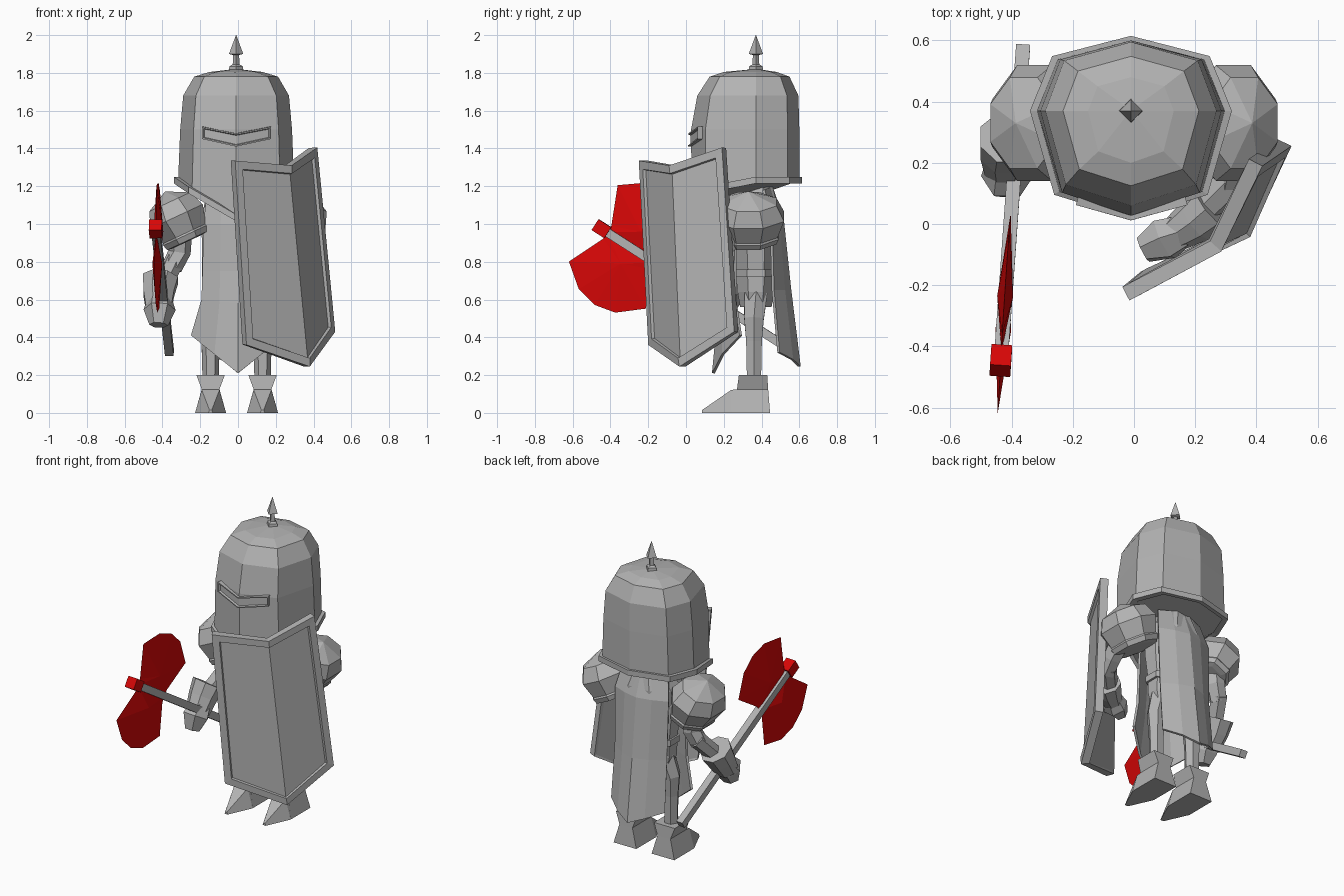
import bpy, bmesh, math
from mathutils import Vector, Matrix

if "Cube" in bpy.data.objects:
    bpy.data.objects.remove(bpy.data.objects["Cube"])


def material(name, rgb):
    m = bpy.data.materials.new(name)
    m.use_nodes = True
    m.diffuse_color = (*rgb, 1)
    m.node_tree.nodes["Principled BSDF"].inputs["Base Color"].default_value = (*rgb, 1)
    return m


STEEL = material("steel grey", (0.45, 0.45, 0.45))
RED = material("axe red", (0.68, 0.002, 0.002))


def finish(name, bm, mat=STEEL, fix=True):
    if fix:
        bmesh.ops.remove_doubles(bm, verts=bm.verts, dist=1e-5)
        bmesh.ops.recalc_face_normals(bm, faces=bm.faces)
    mesh = bpy.data.meshes.new(name)
    bm.to_mesh(mesh)
    bm.free()
    mesh.materials.append(mat)
    ob = bpy.data.objects.new(name, mesh)
    bpy.context.collection.objects.link(ob)
    return ob


def thicken(ob, amount, offset):
    mod = ob.modifiers.new("thickness", "SOLIDIFY")
    mod.thickness, mod.offset = amount, offset
    return ob


def loft(name, loops, mat=STEEL, cap=True):
    """Skin closed loops that all have the same number of points."""
    bm = bmesh.new()
    rows = [[bm.verts.new(p) for p in loop] for loop in loops]
    n = len(rows[0])
    for a, b in zip(rows, rows[1:]):
        for i in range(n):
            j = (i + 1) % n
            bm.faces.new((a[i], a[j], b[j], b[i]))
    if cap:
        bm.faces.new(rows[0][::-1])
        bm.faces.new(rows[-1])
    return finish(name, bm, mat)


def tube(name, path, radii, sides=6, mat=STEEL):
    """Limb along a path, one radius per point."""
    pts = [Vector(p) for p in path]
    loops = []
    for i, (p, r) in enumerate(zip(pts, radii)):
        d = pts[min(i + 1, len(pts) - 1)] - pts[max(i - 1, 0)]
        u = d.cross(Vector((1, 0, 0.01))).normalized()
        v = d.normalized().cross(u)
        ang = [math.tau * (k + 0.5) / sides for k in range(sides)]
        loops.append([p + r * (math.cos(a) * u + math.sin(a) * v) for a in ang])
    return loft(name, loops, mat)


def oval(z, rx, ry, cx=0, cy=0.37, sides=8):
    ang = [math.tau * (k + 0.5) / sides for k in range(sides)]
    return [(cx + rx * math.cos(a), cy + ry * math.sin(a), z) for a in ang]


def rect(cx, hx, y0, y1, z):
    return [(cx - hx, y0, z), (cx + hx, y0, z), (cx + hx, y1, z), (cx - hx, y1, z)]


def helm_loop(z, hw, front, back, dip=0):
    """Eight-sided helmet section, pointed front and back; dip lowers the chin."""
    c = 0.37
    fy, by = front + 0.22 * (c - front), back - 0.27 * (back - c)
    half = [(0, front, z - dip), (0.76 * hw, fy, z - 0.27 * dip), (hw, c, z),
            (0.78 * hw, by, z), (0, back, z)]
    pts = half + [(-x, y, h) for x, y, h in half[3:0:-1]]
    return [(x - 0.01, y, h) for x, y, h in pts]


def folded_plate(name, pts, rim, depth, thick):
    """Plate creased down the middle with a raised border."""
    bm = bmesh.new()
    tl, tc, tr, br, bc, bl = [bm.verts.new(p) for p in pts]
    faces = [bm.faces.new((tl, bl, bc, tc)), bm.faces.new((tc, bc, br, tr))]
    bm.normal_update()
    # The border is cut first, then the middle is stepped back
    for width, step in ((rim, 0), (0.004, -depth)):
        bmesh.ops.inset_region(bm, faces=faces, thickness=width, depth=step,
                               use_boundary=True, use_even_offset=True)
    return thicken(finish(name, bm, fix=False), thick, -1)


def cloth(name, rows):
    """Hanging cloth; rows are (centre z, edge z, half width, centre y, edge y)."""
    bm = bmesh.new()
    cols = (-1, -0.5, 0, 0.5, 1)
    grid = [[bm.verts.new((u * hw, yc + (ye - yc) * abs(u) ** 1.5, zc + (ze - zc) * abs(u)))
             for u in cols] for zc, ze, hw, yc, ye in rows]
    for a, b in zip(grid, grid[1:]):
        for i in range(len(cols) - 1):
            bm.faces.new((a[i], a[i + 1], b[i + 1], b[i]))
    return thicken(finish(name, bm), 0.015, 0)


# Helmet, rim, visor and top spike
loft("helmet", [helm_loop(1.23, 0.307, 0.03, 0.60, 0.2), helm_loop(1.5, 0.296, 0.027, 0.60),
                helm_loop(1.68, 0.28, 0.06, 0.595), helm_loop(1.78, 0.222, 0.125, 0.548),
                helm_loop(1.805, 0.14, 0.2, 0.48), helm_loop(1.82, 0.01, 0.36, 0.38)])
loft("helmet_rim", [helm_loop(1.25, 0.29, 0.045, 0.59, 0.2), helm_loop(1.25, 0.33, 0.018, 0.615, 0.2),
                    helm_loop(1.215, 0.33, 0.018, 0.615, 0.2), helm_loop(1.215, 0.29, 0.045, 0.59, 0.2)],
     cap=False)
folded_plate("visor", [(-0.19, 0.062, 1.515), (-0.01, 0.012, 1.48), (0.175, 0.062, 1.515),
                       (0.175, 0.062, 1.45), (-0.01, 0.012, 1.41), (-0.19, 0.062, 1.45)], 0.007, 0.012, 0.05)
spike = [(1.81, 0.04), (1.835, 0.035), (1.845, 0.018), (1.895, 0.016), (1.9, 0.038), (2.0, 0.001)]
loft("helmet_spike", [[(-0.01 + r * x, 0.37 + r * y, z) for x, y in ((1, 0), (0, 1), (-1, 0), (0, -1))]
                      for z, r in spike])

# Torso, belt and hips
loft("torso", [oval(0.74, 0.18, 0.11), oval(0.9, 0.2, 0.125), oval(1.08, 0.2, 0.13), oval(1.22, 0.1, 0.09)])
loft("belt", [oval(0.72, 0.195, 0.125), oval(0.76, 0.195, 0.125)])
loft("hips", [oval(0.56, 0.16, 0.09), oval(0.64, 0.18, 0.105), oval(0.73, 0.18, 0.115)])

# Front tabard and back cape
cloth("tabard", [(1.18, 1.18, 0.16, 0.24, 0.28), (1.0, 1.0, 0.18, 0.2, 0.27), (0.75, 0.75, 0.185, 0.2, 0.26),
                 (0.58, 0.6, 0.19, 0.18, 0.26), (0.21, 0.41, 0.245, 0.145, 0.29)])
cloth("cape", [(1.2, 1.18, 0.16, 0.45, 0.41), (1.03, 1.03, 0.19, 0.51, 0.45), (0.65, 0.65, 0.185, 0.55, 0.46),
               (0.245, 0.32, 0.19, 0.6, 0.49)])

for side, s, foot_x in (("left", 1, 0.13), ("right", -1, -0.145)):
    # Leg and pointed boot
    tube(side + "_leg", [(s * 0.1, 0.37, 0.63), (foot_x, 0.36, 0.5), (foot_x, 0.36, 0.38), (foot_x, 0.36, 0.17)],
         [0.07, 0.06, 0.048, 0.043])
    loft(side + "_boot", [rect(foot_x, 0.082, 0.24, 0.445, 0), rect(foot_x, 0.047, 0.27, 0.435, 0.125),
                          rect(foot_x, 0.075, 0.28, 0.43, 0.2)])
    loft(side + "_toe", [[(foot_x - b, y, 0), (foot_x + b, y, 0), (foot_x + t, y, z), (foot_x - t, y, z)]
                         for y, b, t, z in ((0.29, 0.082, 0.047, 0.125), (0.24, 0.082, 0.047, 0.122),
                                            (0.085, 0.012, 0.006, 0.015))])
    # Shoulder dome, longer front to back and tilted outwards
    tilt = Matrix.Translation((s * 0.325, 0.33, 1.04)) @ Matrix.Rotation(s * math.radians(25), 4, "Y")
    dome = [(-0.145, 0.1), (-0.14, 0.13), (-0.11, 0.14), (-0.1, 0.135), (0.0, 0.165), (0.085, 0.13), (0.145, 0.002)]
    loft(side + "_pauldron", [[tilt @ Vector(p) for p in oval(z, r, r * 1.24, cy=0)] for z, r in dome])

# Right arm reaching down to the axe shaft
tube("right_upper_arm", [(-0.31, 0.36, 1.0), (-0.31, 0.38, 0.85), (-0.35, 0.36, 0.77)], [0.07, 0.06, 0.055])
tube("right_forearm", [(-0.34, 0.38, 0.8), (-0.41, 0.25, 0.65)], [0.055, 0.05])
tube("right_gauntlet", [(-0.41, 0.28, 0.71), (-0.42, 0.235, 0.635), (-0.42, 0.18, 0.555)], [0.1, 0.088, 0.073], 8)
tube("right_fist", [(-0.415, 0.2, 0.59), (-0.415, 0.155, 0.545), (-0.42, 0.13, 0.465)], [0.07, 0.085, 0.05])

# Left arm bent behind the shield
tube("left_upper_arm", [(0.35, 0.33, 1.0), (0.34, 0.2, 0.88), (0.32, 0.12, 0.82)], [0.07, 0.06, 0.055])
tube("left_forearm", [(0.33, 0.15, 0.84), (0.2, 0.02, 0.78)], [0.055, 0.05])
tube("left_gauntlet", [(0.255, 0.055, 0.8), (0.2, 0.01, 0.78), (0.14, -0.03, 0.76)], [0.085, 0.075, 0.06], 8)
tube("left_fist", [(0.16, -0.02, 0.77), (0.1, -0.05, 0.75), (0.03, -0.085, 0.74)], [0.06, 0.075, 0.045])

# Shield
folded_plate("shield", [(-0.015, -0.25, 1.335), (0.285, -0.09, 1.31), (0.42, 0.19, 1.405),
                        (0.515, 0.255, 0.43), (0.38, -0.035, 0.245), (0.045, -0.2, 0.36)], 0.042, 0.016, 0.05)

# Axe: shaft frame, square head block and two fan blades
head, butt = Vector((-0.435, -0.442, 0.972)), Vector((-0.363, 0.575, 0.32))
along = (head - butt).normalized()
across = Vector((0.03, 0.54, 0.84))
across = (across - across.project(along)).normalized()
flat = along.cross(across)


def axe_point(a, b, c=0):
    return head + along * a + across * b + flat * c


def axe_bar(name, a0, a1, r, mat):
    square = ((-r, -r), (r, -r), (r, r), (-r, r))
    loft(name, [[axe_point(a, b, c) for b, c in square] for a in (a0, a1)], mat)


axe_bar("axe_shaft", -(head - butt).length, 0, 0.023, STEEL)
axe_bar("axe_head_block", -0.035, 0.045, 0.034, RED)
fan = [(-0.03, 0.0), (-0.03, 0.04), (0.058, 0.24), (-0.065, 0.335), (-0.18, 0.36),
       (-0.295, 0.335), (-0.42, 0.23), (-0.33, 0.04), (-0.33, 0.0)]
for name, s in (("upper_axe_blade", 1), ("lower_axe_blade", -1)):
    bm = bmesh.new()
    edge = [bm.verts.new(axe_point(a, s * b)) for a, b in fan]
    for c in (0.026, -0.026):
        ridge = bm.verts.new(axe_point(-0.18, s * 0.1, c))
        for i in range(len(edge)):
            bm.faces.new((edge[i], edge[(i + 1) % len(edge)], ridge))
    finish(name, bm, RED)
